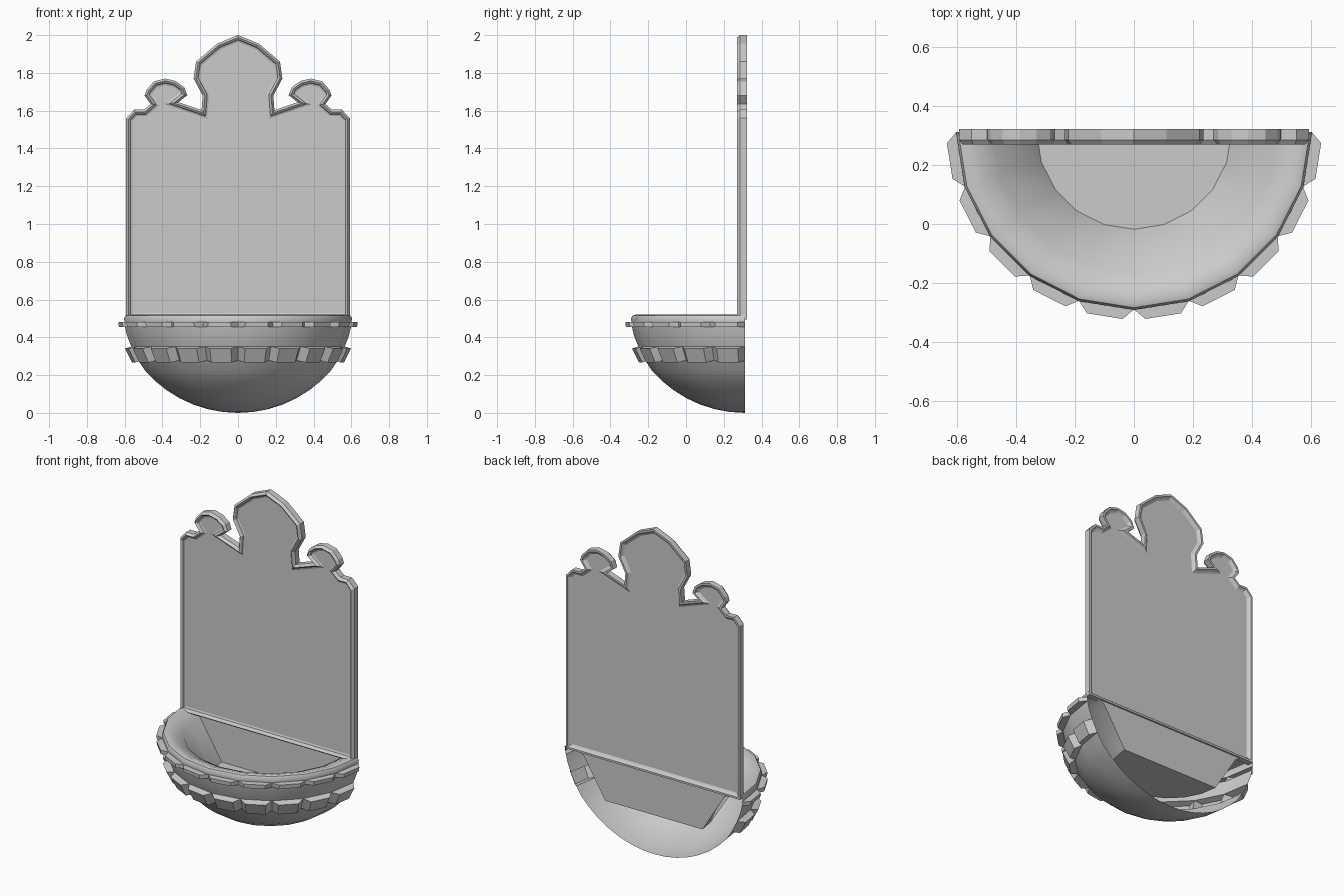
import bpy, bmesh, math
from mathutils import Vector

if "Cube" in bpy.data.objects:
    bpy.data.objects.remove(bpy.data.objects["Cube"])

YC = 0.312     # wall plane the half bowl is centred on
SEG = 10       # sides round the half circle


def finish(bm, name, smooth=False):
    me = bpy.data.meshes.new(name)
    bm.to_mesh(me)
    bm.free()
    ob = bpy.data.objects.new(name, me)
    bpy.context.collection.objects.link(ob)
    if smooth:
        bpy.ops.object.select_all(action='DESELECT')
        ob.select_set(True)
        bpy.context.view_layer.objects.active = ob
        bpy.ops.object.shade_smooth_by_angle(angle=math.radians(35))
    return ob


# Half bowl: outer shell, rim and basin as one half-revolved profile
R = .655
dome = [(r, R - math.sqrt(R * R - r * r)) for r in (0, .08, .16, .24, .31, .38, .44, .49)]
upper = [(.528, .278), (.565, .352), (.588, .41), (.598, .455), (.601, .48),
         (.603, .5), (.595, .515), (.578, .52), (.54, .508), (.48, .48),
         (.33, .24), (0, .24)]
profile = dome + upper
bands = {len(dome): -.3, len(dome) + 3: 0}   # block steps in profile: downward tilt
bm = bmesh.new()
rings = []
for r, z in profile:
    rings.append([bm.verts.new((-r * math.cos(math.pi * i / SEG),
                                YC - r * math.sin(math.pi * i / SEG), z))
                  for i in range(SEG + 1)])
blocks = []
for j in range(len(profile) - 1):
    for i in range(SEG):
        f = bm.faces.new((rings[j][i], rings[j][i + 1],
                          rings[j + 1][i + 1], rings[j + 1][i]))
        if j in bands:
            a = math.pi * (i + .5) / SEG
            blocks.append((f, Vector((-math.cos(a), -math.sin(a), 0)), bands[j]))

# Raised tapered blocks pushed out of the two bands
centre = Vector((0, YC, 0))
for f, out, tilt in blocks:
    top = bmesh.ops.extrude_face_region(bm, geom=[f])['geom']
    if f.is_valid:
        bmesh.ops.delete(bm, geom=[f], context='FACES_ONLY')
    side = Vector((-out.y, out.x, 0))
    for v in [g for g in top if isinstance(g, bmesh.types.BMVert)]:
        v.co += out * .038 - side * (v.co - centre).dot(side) * .35
        v.co.z += .038 * tilt
bmesh.ops.remove_doubles(bm, verts=bm.verts, dist=.0005)
finish(bm, "bowl", smooth=True)

# Flat wall closing the back of the basin
bm = bmesh.new()
bm.faces.new([bm.verts.new((x, YC, z)) for x, z in
              ((-.33, .24), (.33, .24), (.48, .48), (.54, .508), (-.54, .508), (-.48, .48))])
finish(bm, "basin_back")

# Back panel: mirrored silhouette, extruded
half = [(.11, 1.955), (.222, 1.86), (.235, 1.77), (.187, 1.68),
        (.193, 1.603), (.315, 1.645), (.268, 1.682), (.285, 1.725), (.33, 1.757),
        (.385, 1.77), (.445, 1.755), (.485, 1.71), (.495, 1.68), (.463, 1.635),
        (.497, 1.605), (.55, 1.605), (.592, 1.56), (.592, .495)]
outline = [(0, 2.0)] + half + [(-x, z) for x, z in reversed(half)]
bm = bmesh.new()
front = bm.faces.new([bm.verts.new((x, .285, z)) for x, z in outline])
ext = bmesh.ops.extrude_face_region(bm, geom=[front], use_keep_orig=True)['geom']
for v in [g for g in ext if isinstance(g, bmesh.types.BMVert)]:
    v.co.y = .322
back = [g for g in ext if isinstance(g, bmesh.types.BMFace)][0]
bmesh.ops.recalc_face_normals(bm, faces=bm.faces)

# Moulded frame on both faces: (width, depth) steps
for face, steps in ((front, ((.012, .016), (.008, -.006), (.004, -.012), (.01, -.004))),
                    (back, ((.012, 0), (.008, -.01), (.01, -.006)))):
    for width, depth in steps:
        bmesh.ops.inset_region(bm, faces=[face], thickness=width, depth=depth,
                               use_even_offset=True, use_boundary=True)
finish(bm, "back_panel")
